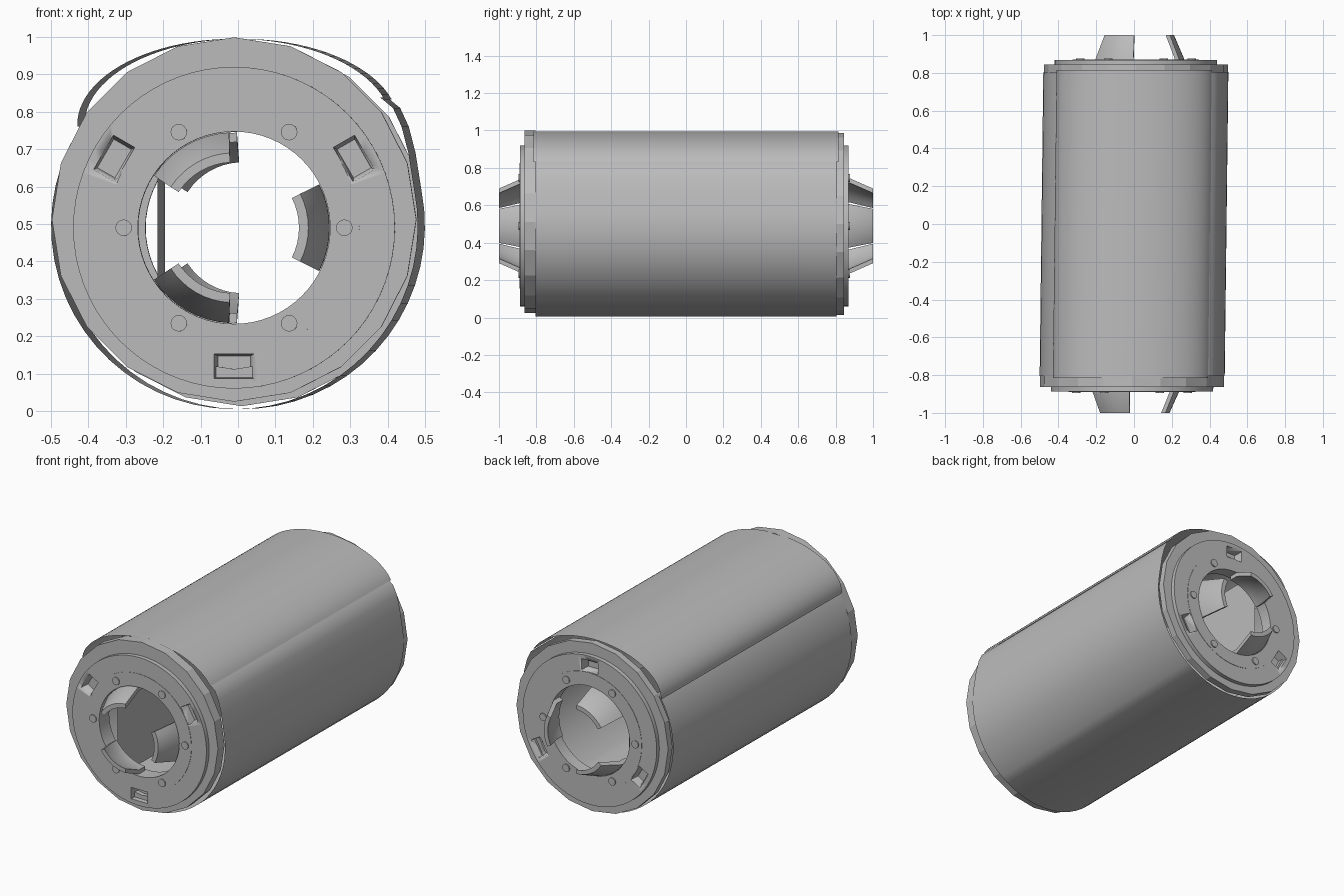
import bpy, bmesh, math
from mathutils import Vector, Matrix

if "Cube" in bpy.data.objects:
    bpy.data.objects.remove(bpy.data.objects["Cube"], do_unlink=True)

grey = bpy.data.materials.new("plain_grey")
grey.use_nodes = True
COLOUR = (0.5, 0.5, 0.5, 1)
grey.diffuse_color = COLOUR
grey.node_tree.nodes["Principled BSDF"].inputs["Base Color"].default_value = COLOUR

AXIS_Z = 0.49     # height of the end bores
SKEW = 0.012      # the tube leans slightly sideways along its length


def finish(name, bm, angle=30):
    """Turn a bmesh into a named, shaded object."""
    bmesh.ops.recalc_face_normals(bm, faces=bm.faces)
    for v in bm.verts:
        v.co.x += SKEW * v.co.y
    mesh = bpy.data.meshes.new(name)
    bm.to_mesh(mesh)
    bm.free()
    mesh.materials.append(grey)
    ob = bpy.data.objects.new(name, mesh)
    bpy.context.collection.objects.link(ob)
    bpy.ops.object.select_all(action='DESELECT')
    ob.select_set(True)
    bpy.context.view_layer.objects.active = ob
    bpy.ops.object.shade_smooth_by_angle(angle=math.radians(angle))
    return ob


def bridge(bm, rings):
    """Closed skin through a looped list of closed rings."""
    for a, b in zip(rings, rings[1:] + rings[:1]):
        n = len(a)
        for i in range(n):
            bm.faces.new((a[i], a[(i + 1) % n], b[(i + 1) % n], b[i]))


def polar(r, degrees, y, z=AXIS_Z):
    a = math.radians(degrees)
    return Vector((r * math.cos(a), y, z + r * math.sin(a)))


def annulus(name, outer, inner, y0, y1, sides, z=AXIS_Z, angle=30):
    """Ring along y."""
    bm = bmesh.new()
    profile = [(inner, y0), (outer, y0), (outer, y1), (inner, y1)]
    rings = [[bm.verts.new(polar(r, 90 + 360 * i / sides, y, z)) for i in range(sides)]
             for r, y in profile]
    bridge(bm, rings)
    return finish(name, bm, angle)


def sheet(name, points, y0, y1, thickness):
    """Thin wall following an x-z path, running along y."""
    bm = bmesh.new()
    ends = [[bm.verts.new((x, y, z)) for x, z in points] for y in (y0, y1)]
    for i in range(len(points) - 1):
        bm.faces.new((ends[0][i], ends[0][i + 1], ends[1][i + 1], ends[1][i]))
    bmesh.ops.solidify(bm, geom=bm.faces[:], thickness=thickness)
    return finish(name, bm)


def petal(name, middle, side):
    """Curved claw that narrows toward the bore axis at its tip."""
    bm = bmesh.new()
    loops = []
    for i in range(9):
        a = middle - 27 + 54 * i / 8
        loops.append([bm.verts.new(polar(r, a, side * y)) for r, y in
                      ((0.255, 0.82), (0.255, 0.875), (0.2, 1.0),
                       (0.175, 1.0), (0.23, 0.875), (0.23, 0.82))])
    for a, b in zip(loops, loops[1:]):
        for j in range(6):
            bm.faces.new((a[j], a[(j + 1) % 6], b[(j + 1) % 6], b[j]))
    bm.faces.new(loops[0])
    bm.faces.new(loops[-1])
    finish(name, bm)


def cut_socket(target, angle, y_face, side):
    """Tapered rectangular pocket in the end face."""
    bm = bmesh.new()
    bmesh.ops.create_cube(bm, size=1)
    for v in bm.verts:
        outside = v.co.y * side > 0
        k = 1.0 if outside else 0.8
        v.co = Vector((v.co.x * 0.11 * k, y_face + side * (0.01 if outside else -0.05),
                       v.co.z * 0.068 * k))
    bm.transform(Matrix.Translation(polar(0.37, angle, 0))
                 @ Matrix.Rotation(math.radians(90 - angle), 4, 'Y'))
    cutter = finish("socket_cutter", bm)
    cutter.hide_render = True
    mod = target.modifiers.new("socket", 'BOOLEAN')
    mod.operation = 'DIFFERENCE'
    mod.solver = 'EXACT'
    mod.object = cutter
    bpy.context.view_layer.objects.active = target
    bpy.ops.object.modifier_apply(modifier=mod.name)
    bpy.data.objects.remove(cutter, do_unlink=True)


def screw(name, angle, y, side):
    bm = bmesh.new()
    bmesh.ops.create_cone(bm, cap_ends=True, segments=16, radius1=0.022,
                          radius2=0.022, depth=0.016)
    bm.transform(Matrix.Translation(polar(0.295, angle, y))
                 @ Matrix.Rotation(math.radians(90), 4, 'X'))
    finish(name, bm)


# Upper cover: a flattened arch standing slightly proud of the end caps
arch = [(0.42 * math.cos(math.radians(t)), 0.765 + 0.23 * math.sin(math.radians(t)))
        for t in range(17, 182, 4)]
sheet("upper_cover", arch, -0.815, 0.815, 0.008)

# Lower shell: most of a circle, hooked inward at its right lip
trough = [(0.49 * math.cos(math.radians(t)), 0.495 + 0.49 * math.sin(math.radians(t)))
          for t in range(143, 375, 6)]
trough += [(0.465, 0.69), (0.447, 0.76), (0.424, 0.81), (0.39, 0.838)]
sheet("lower_shell", trough, -0.805, 0.805, 0.008)

# Flat inner wall beside the bore
sheet("inner_wall", [(-0.205, 0.14), (-0.205, 0.84)], -0.8, 0.8, 0.01)

# End caps with bore, pockets, screws and claws
for label, side, face, rim_z, first in (("front", -1, 0.888, 0.512, 30),
                                        ("back", 1, 0.868, 0.5, 90)):
    annulus(label + "_rim", 0.487, 0.4, side * 0.805, side * (face - 0.024), 20, rim_z, 10)
    disc = annulus(label + "_disc", 0.43, 0.3, side * 0.8, side * face, 72)
    for k in range(3):
        cut_socket(disc, first + 120 * k, side * face, side)
        petal(f"{label}_claw_{k + 1}", 120 * k, side)
    annulus(label + "_bore_ring", 0.335, 0.257, side * 0.8, side * (face + 0.002), 64)
    for k in range(6):
        screw(f"{label}_screw_{k + 1}", 60 * k, side * face, side)
